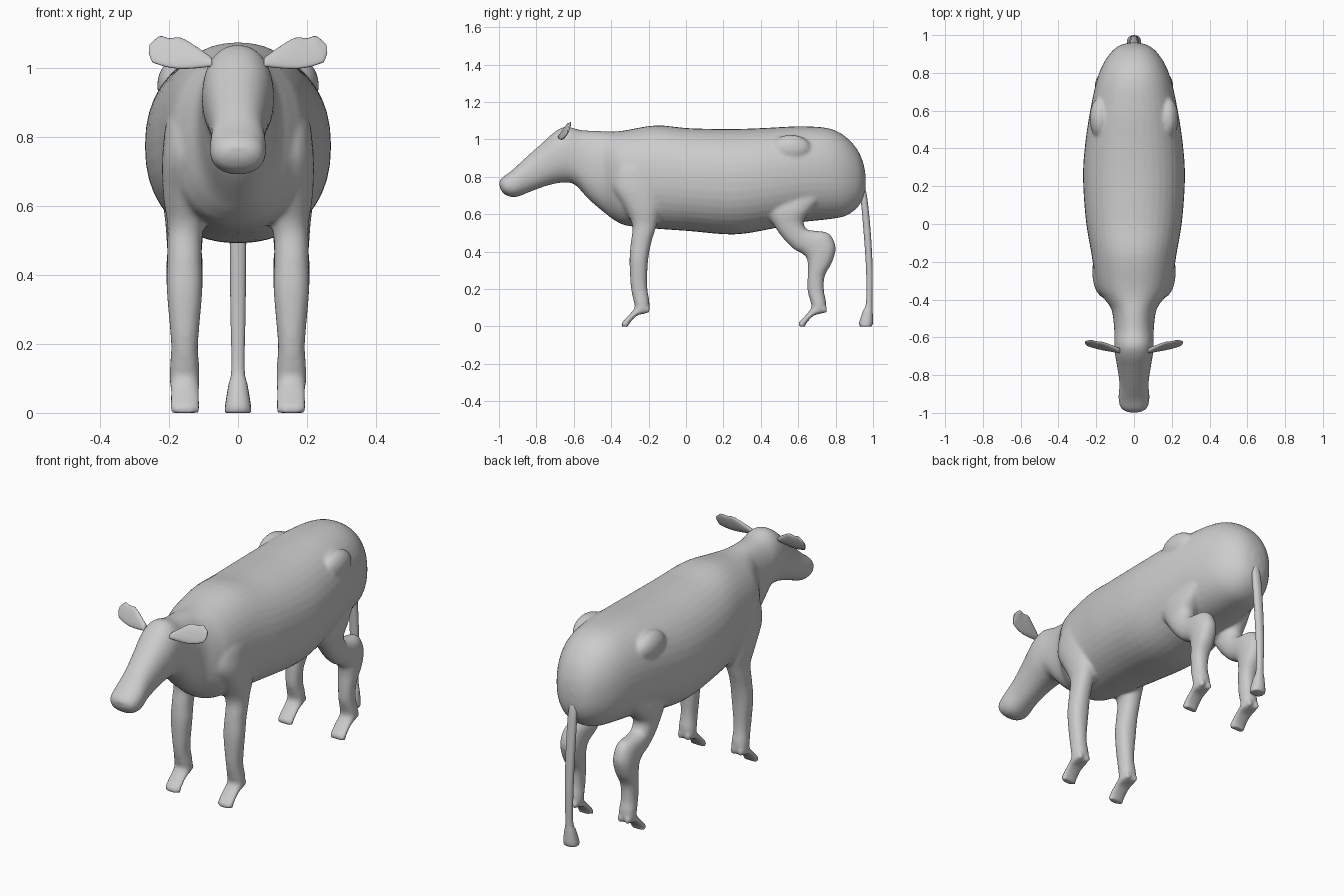
import bpy, bmesh
from math import sin, cos, pi, copysign


def spline(a, b, c, d, t):
    return 0.5 * (2*b + (c - a)*t + (2*a - 5*b + 4*c - d)*t*t + (3*b - a - 3*c + d)*t**3)


def loft(name, rows, put, sides=28, steps=4, power=0.9):
    """Rows are (u1, v1, u2, v2, half width): two outline points and a width."""
    pts = [rows[0]] + rows + [rows[-1]]
    smooth = []
    for i in range(len(rows) - 1):
        for k in range(steps):
            smooth.append([spline(*q, k / steps) for q in zip(*pts[i:i + 4])])
    smooth.append(rows[-1])
    bm = bmesh.new()
    rings = []
    for u1, v1, u2, v2, w in smooth:
        ring = []
        for k in range(sides):
            a = 2 * pi * k / sides
            c = copysign(abs(cos(a))**power, cos(a))
            s = copysign(abs(sin(a))**power, sin(a))
            u = (u1 + u2) / 2 + c * (u1 - u2) / 2
            v = (v1 + v2) / 2 + c * (v1 - v2) / 2
            ring.append(bm.verts.new(put(s * w, u, v)))
        rings.append(ring)
    for p, q in zip(rings, rings[1:]):
        for k in range(sides):
            n = (k + 1) % sides
            bm.faces.new((p[k], p[n], q[n], q[k]))
    bm.faces.new(rings[0])
    bm.faces.new(rings[-1])
    return finish(name, bm)


def finish(name, bm):
    bmesh.ops.recalc_face_normals(bm, faces=bm.faces)
    for f in bm.faces:
        f.smooth = True
    me = bpy.data.meshes.new(name)
    bm.to_mesh(me)
    bm.free()
    ob = bpy.data.objects.new(name, me)
    bpy.context.collection.objects.link(ob)
    return ob


def ball(name, loc, size):
    bm = bmesh.new()
    bmesh.ops.create_uvsphere(bm, u_segments=20, v_segments=12, radius=1)
    bmesh.ops.scale(bm, vec=size, verts=bm.verts)
    bmesh.ops.translate(bm, vec=loc, verts=bm.verts)
    return finish(name, bm)


# Head, neck and trunk: top and underside outline points, half width
trunk = [
    (-.998, .775, -.995, .74, .035), (-.978, .80, -.968, .705, .07),
    (-.93, .835, -.91, .692, .082), (-.86, .90, -.83, .722, .077),
    (-.77, .98, -.73, .757, .09), (-.70, 1.042, -.645, .77, .103),
    (-.64, 1.068, -.59, .755, .104), (-.56, 1.05, -.52, .68, .106),
    (-.46, 1.045, -.44, .612, .12), (-.40, 1.042, -.385, .57, .16),
    (-.33, 1.048, -.32, .54, .198), (-.16, 1.075, -.16, .523, .225),
    (.02, 1.06, .02, .51, .255), (.25, 1.056, .25, .492, .27),
    (.43, 1.062, .43, .517, .258), (.60, 1.07, .60, .555, .232),
    (.75, 1.062, .75, .572, .20), (.84, 1.025, .85, .59, .165),
    (.91, .955, .915, .635, .118), (.946, .88, .948, .69, .072),
    (.96, .81, .96, .745, .02)]
parts = [loft("body", trunk, lambda s, u, v: (s, u, v), 40)]

# Front and rear leg outlines: front point, back point, half width
front_leg = [
    (-.34, .92, -.17, .92, .045), (-.385, .84, -.14, .84, .08),
    (-.395, .74, -.12, .74, .085), (-.33, .63, -.13, .63, .073),
    (-.287, .54, -.157, .54, .053), (-.295, .45, -.185, .45, .05),
    (-.302, .36, -.202, .36, .052), (-.298, .25, -.208, .25, .043),
    (-.292, .19, -.205, .19, .039), (-.28, .135, -.195, .125, .043),
    (-.275, .10, -.205, .075, .043), (-.31, .055, -.26, .06, .044),
    (-.343, .02, -.303, .015, .044), (-.345, 0, -.305, 0, .042)]
rear_leg = [
    (.42, .68, .74, .70, .05), (.43, .61, .67, .62, .062),
    (.47, .54, .63, .565, .056), (.52, .47, .645, .52, .052),
    (.575, .415, .69, .512, .05), (.62, .39, .765, .497, .052),
    (.645, .365, .80, .425, .053), (.652, .32, .782, .345, .05),
    (.65, .26, .742, .27, .043), (.65, .19, .738, .19, .039),
    (.665, .135, .75, .125, .043), (.67, .10, .74, .075, .043),
    (.635, .055, .685, .06, .044), (.602, .02, .642, .015, .044),
    (.60, 0, .64, 0, .042)]

for side in (-1, 1):
    for name, rows, heel in (("front_leg", front_leg, -.207), ("rear_leg", rear_leg, .74)):
        def place(s, u, v, side=side, rear=(heel > 0)):
            lean = 0 if rear else -.025 * min(1, max(0, (v - .5) / .3))
            return (side * (.155 + lean) + s, u, v)
        parts.append(loft(name, rows, place, 24))
        # Dewclaws behind the fetlock
        for dx in (-.022, .022):
            parts.append(ball("dewclaw", (side * .155 + dx, heel, .09), (.015, .016, .02)))
    # Hip bone bump
    parts.append(ball("hip", (side * .18, .56, .95), (.055, .11, .075)))

# Blend trunk and legs into one skin
bpy.ops.object.select_all(action='DESELECT')
for ob in parts:
    ob.select_set(True)
bpy.context.view_layer.objects.active = parts[0]
bpy.ops.object.join()
skin = parts[0].modifiers.new("blend", 'REMESH')
skin.mode = 'VOXEL'
skin.voxel_size = .0095
skin.use_smooth_shade = True
relax = parts[0].modifiers.new("relax", 'SMOOTH')
relax.factor = .5
relax.iterations = 5

# Ears: thin leaves swept slightly back, upper and lower outline points
ear = [
    (.075, 1.03, .075, 1.005, .012), (.12, 1.062, .12, 1.0, .013),
    (.165, 1.088, .165, .998, .012), (.20, 1.087, .205, 1.003, .010),
    (.225, 1.093, .235, 1.012, .009), (.245, 1.08, .25, 1.02, .007),
    (.257, 1.068, .259, 1.045, .004)]
for side in (-1, 1):
    loft("ear", ear, lambda s, u, v: (
        side * u, -.69 + .16 * u + .4 * (v - 1.0) + s, v), 20)

# Tail with a flared tuft
tail = [
    (.925, .74, .955, .75, .018), (.935, .67, .97, .68, .024),
    (.95, .50, .988, .50, .024), (.963, .30, .998, .30, .022),
    (.963, .13, .996, .13, .019), (.945, .08, .998, .08, .028),
    (.927, .025, 1.0, .025, .037), (.928, .005, .995, .005, .038),
    (.935, 0, .99, 0, .034)]
loft("tail", tail, lambda s, u, v: (s, u, v), 20)
